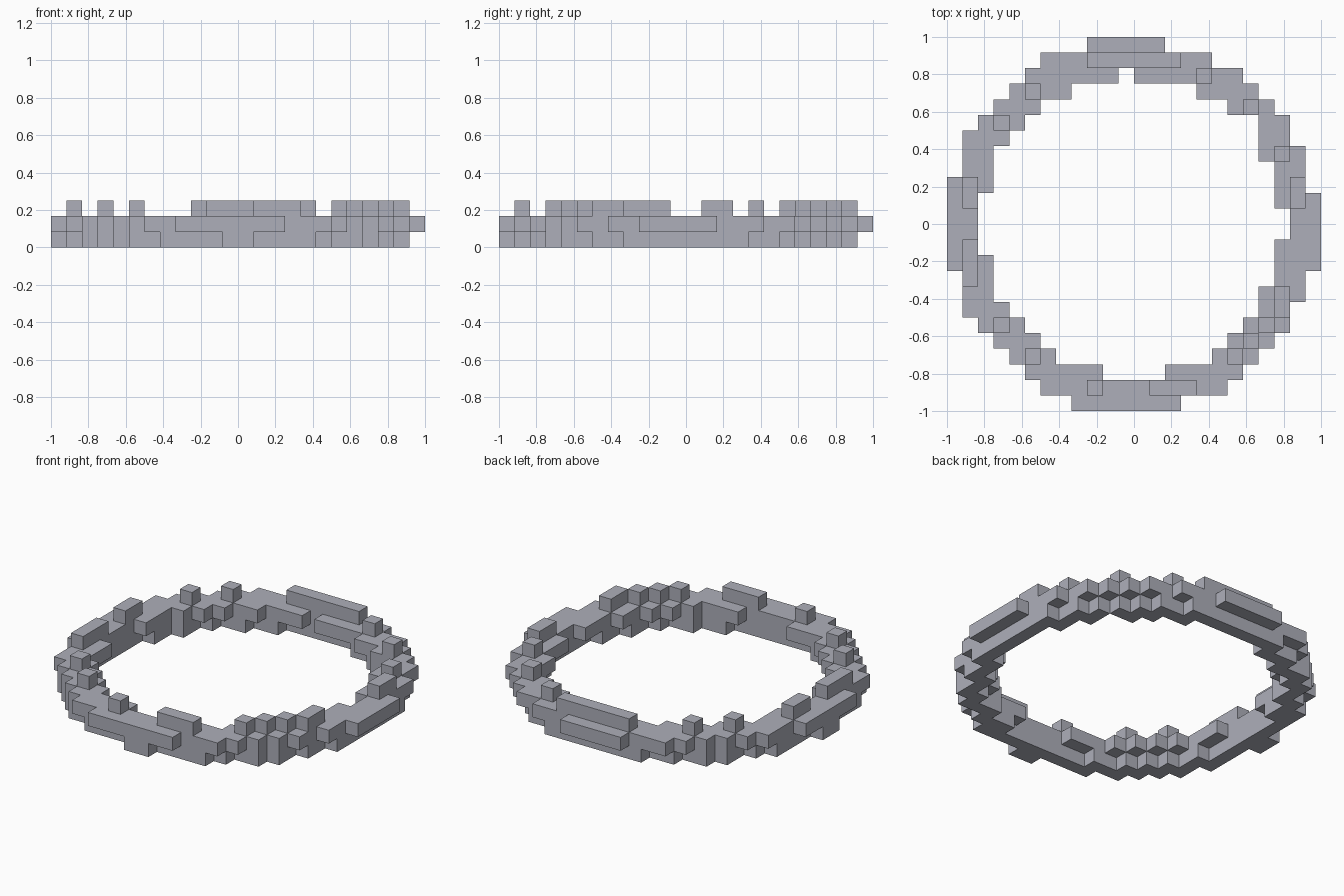
import bpy
import bmesh
import math

UNIT = 1 / 12          # edge length of one block
ROWS = range(11, -13, -1)

cube = bpy.data.objects.get("Cube")
if cube:
    bpy.data.objects.remove(cube, do_unlink=True)


def make_material(name, colour):
    material = bpy.data.materials.new(name)
    material.use_nodes = True
    material.diffuse_color = colour
    shader = material.node_tree.nodes["Principled BSDF"]
    shader.inputs["Base Color"].default_value = colour
    shader.inputs["Roughness"].default_value = 0.8
    return material


def span(pair):
    return range(pair[0], pair[1])


def row_of_blocks(x_range, y_range, level):
    return {(x, y, level) for x in span(x_range) for y in span(y_range)}


def build_blocks(name, blocks, occupied, material):
    """Make one mesh from blocks, keeping only faces open to the air."""
    bm = bmesh.new()
    for block in sorted(blocks):
        for axis in range(3):
            side_u, side_v = (axis + 1) % 3, (axis + 2) % 3
            for direction in (-1, 1):
                neighbour = list(block)
                neighbour[axis] += direction
                if tuple(neighbour) in occupied:
                    continue
                corners = []
                for u, v in ((0, 0), (1, 0), (1, 1), (0, 1)):
                    corner = list(block)
                    corner[axis] += max(direction, 0)
                    corner[side_u] += u
                    corner[side_v] += v
                    corners.append(bm.verts.new([c * UNIT for c in corner]))
                if direction < 0:
                    corners.reverse()
                bm.faces.new(corners)
    bmesh.ops.remove_doubles(bm, verts=bm.verts, dist=UNIT / 100)
    mesh = bpy.data.meshes.new(name)
    bm.to_mesh(mesh)
    bm.free()
    mesh.materials.append(material)
    obj = bpy.data.objects.new(name, mesh)
    bpy.context.collection.objects.link(obj)
    return obj


# Main course: outer and inner extent of each row, back to front
outer = [(-3, 2), (-6, 5), (-7, 7), (-8, 8), (-9, 9), (-10, 10),
         (-11, 10), (-11, 11), (-11, 11), (-12, 11)]
outer += [(-12, 12)] * 5
outer += [(-11, 11), (-11, 11), (-11, 10), (-10, 10), (-9, 9),
          (-8, 8), (-7, 7), (-6, 6), (-4, 3)]
inner = [(0, 0), (0, 0), (-1, 0), (-4, 4), (-6, 6), (-7, 8),
         (-8, 8), (-9, 8), (-9, 9), (-9, 9), (-10, 9), (-10, 10),
         (-10, 10), (-10, 9), (-9, 9), (-9, 9), (-9, 8), (-8, 8),
         (-7, 7), (-6, 6), (-5, 5), (-2, 2), (0, 0), (0, 0)]
main = set()
for y, outside, inside in zip(ROWS, outer, inner):
    main |= {(x, y, 1) for x in span(outside) if x not in span(inside)}


# Lower course: the same ring, narrowed to a band of radius
def in_lower_band(x, y):
    radius = math.hypot(x + 0.6, y + 0.6)
    return 10.0 < radius < 11.45


lower = {(x, y, 0) for x, y, level in main if in_lower_band(x, y)}
# The foot at the front and right edges
lower |= row_of_blocks((-1, 1), (-12, -11), 0)
lower |= row_of_blocks((-12, -11), (-1, 1), 0)

# Top blocks: long bars first, then single blocks
upper = set()
for x_range, y_range in (((-3, 3), (10, 11)), ((1, 4), (-11, -10)),
                         ((10, 11), (1, 3)), ((-11, -10), (1, 3)),
                         ((-11, -10), (-4, -1)), ((9, 10), (-6, -4))):
    upper |= row_of_blocks(x_range, y_range, 2)
for x, y in ((4, 9), (7, 7), (9, 4), (8, -7), (7, -8), (6, -9),
             (-3, -11), (-7, -9), (-9, -7), (-9, 6), (-7, 8)):
    upper.add((x, y, 2))

# Build the three courses
stone = make_material("cool_grey", (0.42, 0.43, 0.49, 1))
everything = lower | main | upper
build_blocks("lower_course", lower, everything, stone)
build_blocks("main_course", main, everything, stone)
build_blocks("top_blocks", upper, everything, stone)
